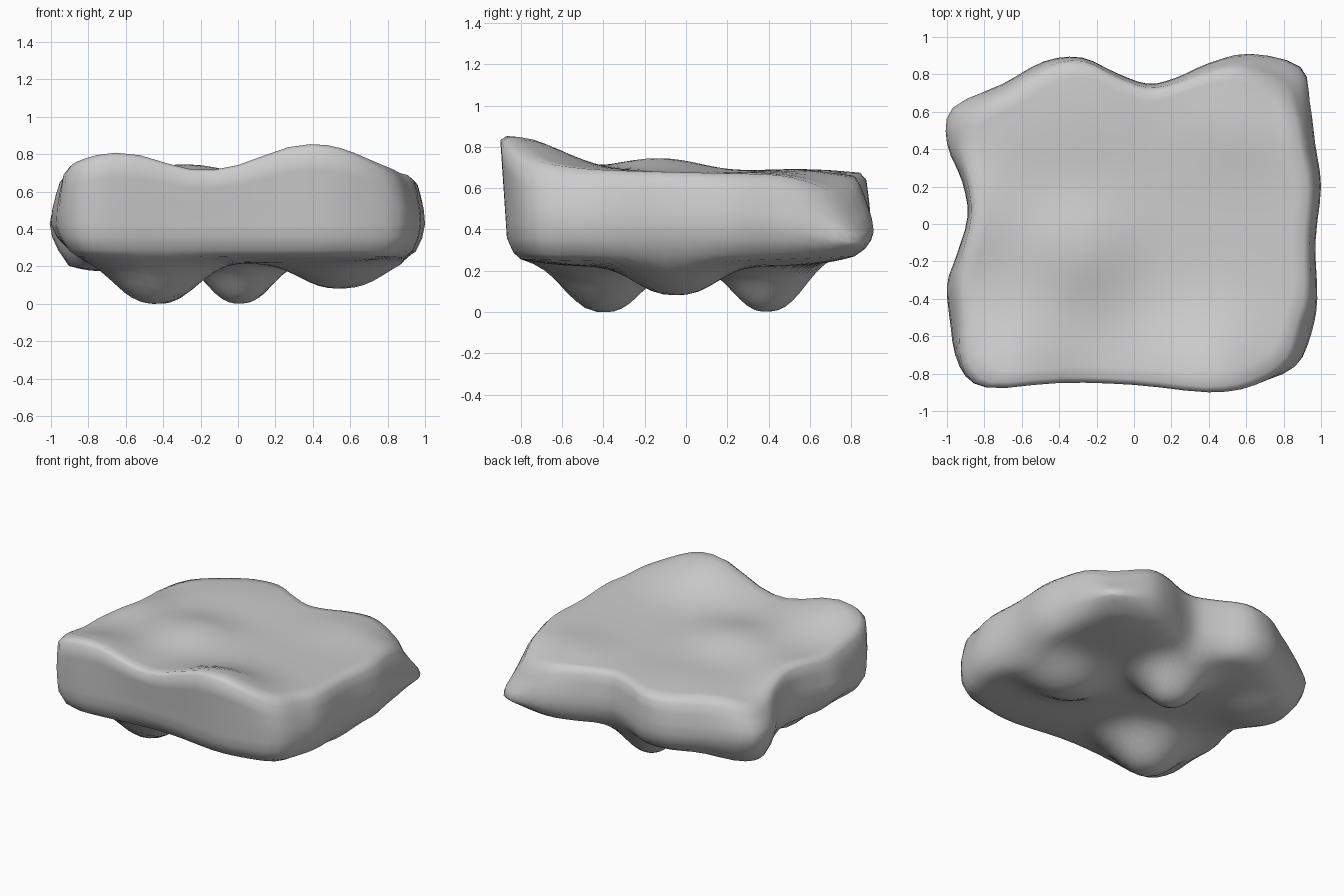
import bpy, bmesh, math
from mathutils import Vector

if "Cube" in bpy.data.objects:
    bpy.data.objects.remove(bpy.data.objects["Cube"])

# Slab outline seen from above: x, y, inset of the top edge
OUTLINE = [
    (-0.95, -0.78, .04), (-0.80, -0.89, .02), (-0.40, -0.85, .00), (0.0, -0.86, .00),
    (0.40, -0.90, .00), (0.65, -0.87, .01), (0.88, -0.78, .06), (0.95, -0.58, .06),
    (0.98, -0.40, .04), (0.97, -0.10, .03), (1.00, 0.20, .04), (0.97, 0.42, .05),
    (0.94, 0.65, .07), (0.89, 0.84, .11), (0.62, 0.91, .07), (0.40, 0.86, .05),
    (0.22, 0.78, .03), (0.07, 0.75, .02), (-0.10, 0.81, .02), (-0.28, 0.89, .02),
    (-0.48, 0.87, .03), (-0.70, 0.75, .04), (-0.97, 0.62, .07), (-1.00, 0.43, .06),
    (-0.92, 0.23, .03), (-0.89, 0.04, .02), (-0.95, -0.17, .03), (-1.00, -0.33, .05),
    (-0.98, -0.55, .05),
]
# Swells: x, y, radius x, radius y, height
TOP_SWELLS = [
    (0.40, -0.86, .36, .34, .155), (-0.64, -0.85, .30, .34, .11),
    (-0.28, -0.12, .28, .27, .065), (-0.35, 0.60, .40, .35, .03),
    (0.55, 0.55, .30, .25, .03), (0.95, 0.92, .30, .30, -.16),
    (-1.02, 0.50, .20, .25, -.06), (-0.90, 0.00, .25, .22, .03),
]
BOTTOM_KNOBS = [
    (-0.44, -0.40, .27, .23, .22), (0.01, 0.40, .21, .21, .22),
    (0.56, -0.05, .28, .24, .14), (-0.78, 0.40, .26, .26, .06),
]


def swell(x, y, table, power):
    total = 0
    for cx, cy, rx, ry, h in table:
        q = ((x - cx) / rx) ** 2 + ((y - cy) / ry) ** 2
        total += h * math.exp(-q ** power)
    return total


def smooth_loop(points, steps):
    """Closed Catmull-Rom curve through the control points."""
    pts = [Vector(p) for p in points]
    n, out = len(pts), []
    for i in range(n):
        a, b, c, d = (pts[(i + k - 1) % n] for k in range(4))
        for s in range(steps):
            t = s / steps
            out.append(0.5 * (2 * b + (c - a) * t + (2 * a - 5 * b + 4 * c - d) * t * t
                              + (3 * b - a - 3 * c + d) * t ** 3))
    return out


loop = smooth_loop(OUTLINE, 3)
n = len(loop)


def top_z(x, y):
    return 0.68 - 0.025 * y + swell(x, y, TOP_SWELLS, 1.1)


def bottom_z(x, y, s):
    return 0.22 + (0.035 + 0.01 * y + 0.03 * y * y) * s ** 4 - swell(x, y, BOTTOM_KNOBS, 1.3)


def shrink(p, inset):
    r = math.hypot(p.x, p.y)
    return p.x * (1 - inset / r), p.y * (1 - inset / r)


def undercut(p):
    """Front left corner of the underside is cut back further."""
    return 0.07 * math.exp(-((p.x + 0.98) / .3) ** 2 - ((p.y + 0.40) / .3) ** 2)


def front(p):
    return max(0, min(1, (-p.y - 0.6) / 0.2))


def waist_z(p):
    """Height of the widest line; it dips at the back right corner."""
    return 0.43 - 0.09 * math.exp(-((p.x - 0.9) / .3) ** 2 - ((p.y - 0.85) / .3) ** 2)


rings = []
# Upper surface, from the middle outwards
for k in range(1, 15):
    s = k / 14 * 0.965
    ring = []
    for p in loop:
        x, y = shrink(p, max(p.z, 0))
        ring.append((x * s, y * s, top_z(x * s, y * s)))
    rings.append(ring)

# Rim and wall down to the waist: share of the top inset, share of the descent
for inset, down in ((1.0, 0.0), (0.55, 0.3), (0.15, 0.65), (0.0, 1.0)):
    ring = []
    for p in loop:
        x, y = shrink(p, max(p.z, 0) * inset + 0.03 * front(p) * down)
        z0 = top_z(x, y) - 0.02 - 0.4 * max(p.z, 0)
        ring.append((x, y, z0 + (waist_z(p) - z0) * down))
    rings.append(ring)
# Wall below the waist
for inset, share in ((0.015, 0.5), (0.05, 0.0)):
    ring = []
    for p in loop:
        x, y = shrink(p, inset + 0.02 * front(p) + undercut(p) * inset / 0.05)
        z = 0.28 + 0.01 * p.y + 0.025 * p.y ** 2
        ring.append((x, y, z + (waist_z(p) - z) * share))
    rings.append(ring)

# Underside with knobs, from the edge inwards
for k in range(18, 0, -1):
    s = k / 18 * 0.96
    ring = []
    for p in loop:
        x, y = shrink(p, 0.07 + 1.2 * undercut(p))
        ring.append((x * s, y * s, bottom_z(x * s, y * s, s)))
    rings.append(ring)

bm = bmesh.new()
vr = [[bm.verts.new(c) for c in ring] for ring in rings]
for a, b in zip(vr, vr[1:]):
    for i in range(n):
        j = (i + 1) % n
        bm.faces.new((a[i], b[i], b[j], a[j]))
top = bm.verts.new((0, 0, top_z(0, 0)))
bottom = bm.verts.new((0, 0, bottom_z(0, 0, 0)))
for i in range(n):
    j = (i + 1) % n
    bm.faces.new((top, vr[0][i], vr[0][j]))
    bm.faces.new((bottom, vr[-1][j], vr[-1][i]))
bmesh.ops.recalc_face_normals(bm, faces=bm.faces)

# Stand the rock on the ground
low = min(v.co.z for v in bm.verts)
bmesh.ops.translate(bm, verts=bm.verts, vec=(0, 0, -low))
mesh = bpy.data.meshes.new("rock_slab")
bm.to_mesh(mesh)
bm.free()
rock = bpy.data.objects.new("rock_slab", mesh)
bpy.context.collection.objects.link(rock)
for f in mesh.polygons:
    f.use_smooth = True
